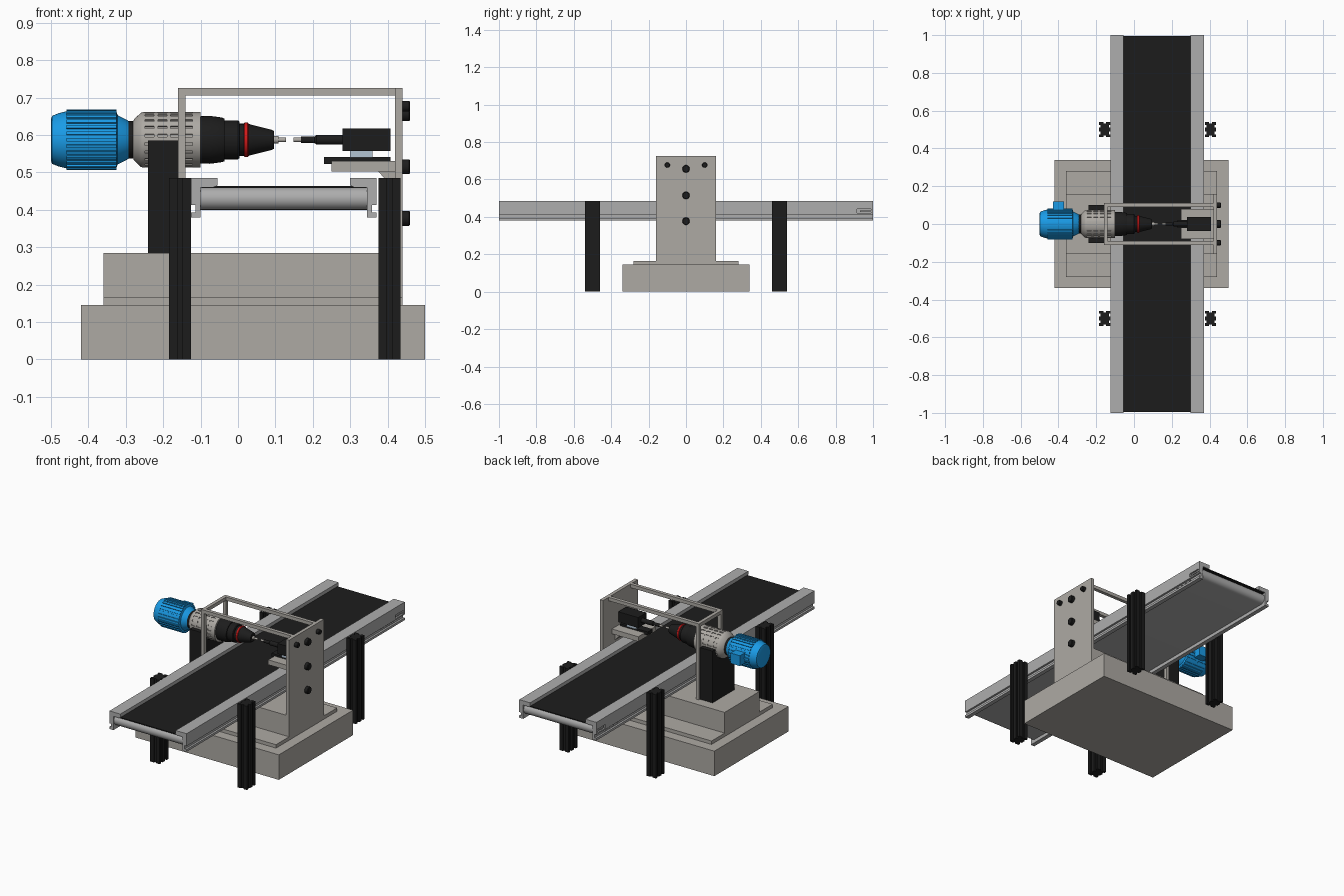
import bpy, bmesh
from math import sin, cos, pi
from mathutils import Matrix, Vector

if "Cube" in bpy.data.objects:
    bpy.data.objects.remove(bpy.data.objects["Cube"])


def mat(name, r, g, b):
    m = bpy.data.materials.new(name)
    m.diffuse_color = (r, g, b, 1)
    m.use_nodes = True
    m.node_tree.nodes["Principled BSDF"].inputs["Base Color"].default_value = m.diffuse_color
    return m


STONE = mat("warm_grey", 0.42, 0.40, 0.37)
ALU = mat("aluminium", 0.42, 0.42, 0.42)
BLACK = mat("black", 0.012, 0.012, 0.012)
BLUE = mat("blue", 0.01, 0.33, 0.80)
RED = mat("red", 0.65, 0.01, 0.01)
GLASS = mat("pale_blue", 0.45, 0.55, 0.65)
AXIS = 0.587  # height of the motor axis


def finish(name, bm, m, smooth=False):
    bmesh.ops.recalc_face_normals(bm, faces=bm.faces[:])
    me = bpy.data.meshes.new(name)
    bm.to_mesh(me)
    bm.free()
    ob = bpy.data.objects.new(name, me)
    bpy.context.collection.objects.link(ob)
    if m:
        me.materials.append(m)
    if smooth:
        bpy.ops.object.select_all(action='DESELECT')
        ob.select_set(True)
        bpy.context.view_layer.objects.active = ob
        bpy.ops.object.shade_smooth_by_angle(angle=0.6)
    return ob


def add_box(bm, x, y, z, rot=None):
    size = Matrix.Diagonal((x[1] - x[0], y[1] - y[0], z[1] - z[0], 1))
    mid = Matrix.Translation(((x[0] + x[1]) / 2, (y[0] + y[1]) / 2, (z[0] + z[1]) / 2))
    bmesh.ops.create_cube(bm, size=1, matrix=(rot or Matrix()) @ mid @ size)


def boxes(name, m, *dims):
    bm = bmesh.new()
    for d in dims:
        add_box(bm, *d)
    return finish(name, bm, m)


def extrude(name, pts, vec, m, smooth=False):
    """Extrude a closed outline of 3D points along a vector."""
    bm = bmesh.new()
    f = bm.faces.new([bm.verts.new(p) for p in pts])
    r = bmesh.ops.extrude_face_region(bm, geom=[f])
    vs = [g for g in r["geom"] if isinstance(g, bmesh.types.BMVert)]
    bmesh.ops.translate(bm, verts=vs, vec=vec)
    return finish(name, bm, m, smooth)


def lathe(name, prof, m, n=40, y=0, z=AXIS):
    """Turn (x, radius) points around an axis parallel to x."""
    bm = bmesh.new()
    rings = [[bm.verts.new((x, y + r * cos(2 * pi * i / n), z + r * sin(2 * pi * i / n)))
              for i in range(n)] for x, r in prof]
    for a, b in zip(rings, rings[1:]):
        for i in range(n):
            j = (i + 1) % n
            bm.faces.new((a[i], a[j], b[j], b[i]))
    bm.faces.new(rings[0])
    bm.faces.new(rings[-1])
    return finish(name, bm, m, True)


def cut(ob, cutter):
    cutter.hide_render = True
    cutter.hide_viewport = True
    mod = ob.modifiers.new("cut", 'BOOLEAN')
    mod.object = cutter
    mod.solver = 'EXACT'


# stepped base
boxes("base", STONE, ((-.42, .5), (-.34, .34), (0, .145)))
boxes("base_step", STONE, ((-.36, .44), (-.28, .28), (.145, .165)))
boxes("pedestal", STONE, ((-.36, .42), (-.16, .16), (.165, .285)))

# side panel, bolts and frame
boxes("side_panel", STONE, ((.42, .44), (-.16, .16), (.165, .725)))
for y, z, r in [(-.1, .677, .014), (.1, .677, .014), (0, .657, .02), (0, .515, .02), (0, .377, .02)]:
    lathe("panel_bolt", [(.44, r), (.457, r), (.46, r * .85)], BLACK, 20, y, z)
boxes("frame", STONE,
      *[((-.16, .42), (s * .1 - .01, s * .1 + .01), (.705, .725)) for s in (-1, 1)],
      *[((-.16, -.14), (s * .1 - .01, s * .1 + .01), (.285, .705)) for s in (-1, 1)],
      ((-.16, -.14), (-.09, .09), (.705, .725)))

# conveyor rails, mirrored about the belt centre, with adjustment slots at the far end
CX = .1225
RAIL = [(.2475, .485), (.1775, .485), (.1775, .465), (.188, .46), (.2225, .46), (.2225, .38), (.2475, .38),
        (.2475, .393), (.236, .393), (.236, .413), (.2475, .413)]
for s in (-1, 1):
    rail = extrude("conveyor_rail", [(CX + s * x, -1, z) for x, z in RAIL], (0, 2, 0), ALU)
    xs = sorted((CX + s * .237, CX + s * .26))
    slots = [(xs, (.915, .99), (.421, .441))]
    xs2 = sorted((CX + s * .228, CX + s * .24))
    slots += [(xs2, (y - .008, y + .008), (.398, .408)) for y in (.80, .835, .87, .905)]
    cut(rail, boxes("rail_slot_cutter", None, *slots))
    xs3 = sorted((CX + s * .234, CX + s * .246))
    boxes("belt_tensioner", ALU, (xs3, (.93, .99), (.427, .435)))

# conveyor bed with rounded ends, and the belt on top
R = .03
bed = [(-.1, e * (.965 + R * sin(a)), .43 + e * R * cos(a))
       for e in (1, -1) for a in [pi * i / 12 for i in range(13)]]
extrude("conveyor_bed", bed, (.445, 0, 0), ALU, True)
boxes("belt", BLACK, ((-.098, .343), (-.995, .995), (.4585, .463)))


# slotted legs
def slotted(w, d, g=.007, h=.008):
    """Rectangle outline with one groove on short sides, two on long ones."""
    pts = []
    corners = [Vector((-w, -d)), Vector((w, -d)), Vector((w, d)), Vector((-w, d))]
    for i, a in enumerate(corners):
        t = (corners[(i + 1) % 4] - a).normalized()
        n = Vector((-t.y, t.x))
        length = (corners[(i + 1) % 4] - a).length
        pts.append(a)
        for f in ((.5,) if i % 2 == 0 else (.27, .73)):
            c = a + t * length * f
            pts += [c - t * g, c - t * g + n * h, c + t * g + n * h, c + t * g]
    return pts


for x in (-.155, .405):
    for y in (-.5, .5):
        extrude("leg", [(x + p.x, y + p.y, 0) for p in slotted(.03, .04)], (0, 0, .485), BLACK)

# motor cradle with rounded seat
seat = [(-.24, -.1, .285), (-.24, .1, .285), (-.24, .1, .585)]
seat += [(-.24, .073 * cos(a), .585 - .073 * sin(a)) for a in [pi * i / 16 for i in range(17)]]
seat.append((-.24, -.1, .585))
extrude("motor_cradle", seat, (.08, 0, 0), BLACK)

# blue motor with cooling fins and terminal box
lathe("motor", [(-.5, .055), (-.497, .064), (-.48, .071), (-.46, .076), (-.325, .076), (-.322, .066),
                (-.295, .052), (-.29, .048)], BLUE, 48)
bm = bmesh.new()
for i in range(28):
    rot = Matrix.Translation((0, 0, AXIS)) @ Matrix.Rotation(2 * pi * i / 28, 4, 'X')
    add_box(bm, (-.458, -.325), (-.0045, .0045), (.07, .0808), rot)
finish("motor_fins", bm, BLUE)
boxes("terminal_box", BLUE, ((-.43, -.37), (.06, .12), (AXIS - .03, AXIS + .03)))
lathe("motor_collar", [(-.295, .05), (-.278, .05)], BLACK)

# grey gearbox housing with rows of vents
house = lathe("gear_housing", [(-.281, .048), (-.278, .055), (-.26, .072), (-.255, .074), (-.10, .074)], STONE, 48)
bm = bmesh.new()
for i in range(20):
    rot = Matrix.Translation((0, 0, AXIS)) @ Matrix.Rotation(2 * pi * (i + .5) / 20, 4, 'X')
    for k in range(4):
        x = -.248 + k * .034
        add_box(bm, (x, x + .024), (-.004, .004), (.069, .09), rot)
cut(house, finish("vent_cutter", bm, None))

# black nose, red ring, cone and spindle
lathe("nose", [(-.10, .063), (-.075, .064), (-.045, .06), (-.036, .057), (-.036, .052), (0, .052), (.004, .049),
               (.004, .043), (.028, .043), (.034, .041), (.09, .027), (.096, .024)], BLACK)
lathe("red_ring", [(.016, .044), (.018, .0465), (.026, .0465), (.028, .044)], RED)
lathe("spindle", [(.09, .01), (.108, .01), (.108, .006), (.128, .006)], STONE, 20)

# opposing tool: tip, tapered arm, body
lathe("tool_tip", [(.148, .006), (.172, .006)], STONE, 20)
lathe("tool_arm", [(.168, .009), (.205, .009), (.21, .013), (.285, .013)], BLACK, 24)
boxes("tool_body", BLACK, ((.28, .408), (-.038, .038), (.557, .617)))

# tool slide and shelf fixed to the side panel
boxes("spacer", GLASS, ((.30, .36), (-.03, .03), (.54, .557)))
boxes("slide", BLACK, ((.23, .408), (-.022, .022), (.522, .541)))
boxes("shelf", STONE, ((.25, .42), (-.08, .08), (.502, .53)))
extrude("shelf_brace", [(.375, -.05, .502), (.42, -.05, .502), (.42, -.05, .455)], (0, .1, 0), STONE)
